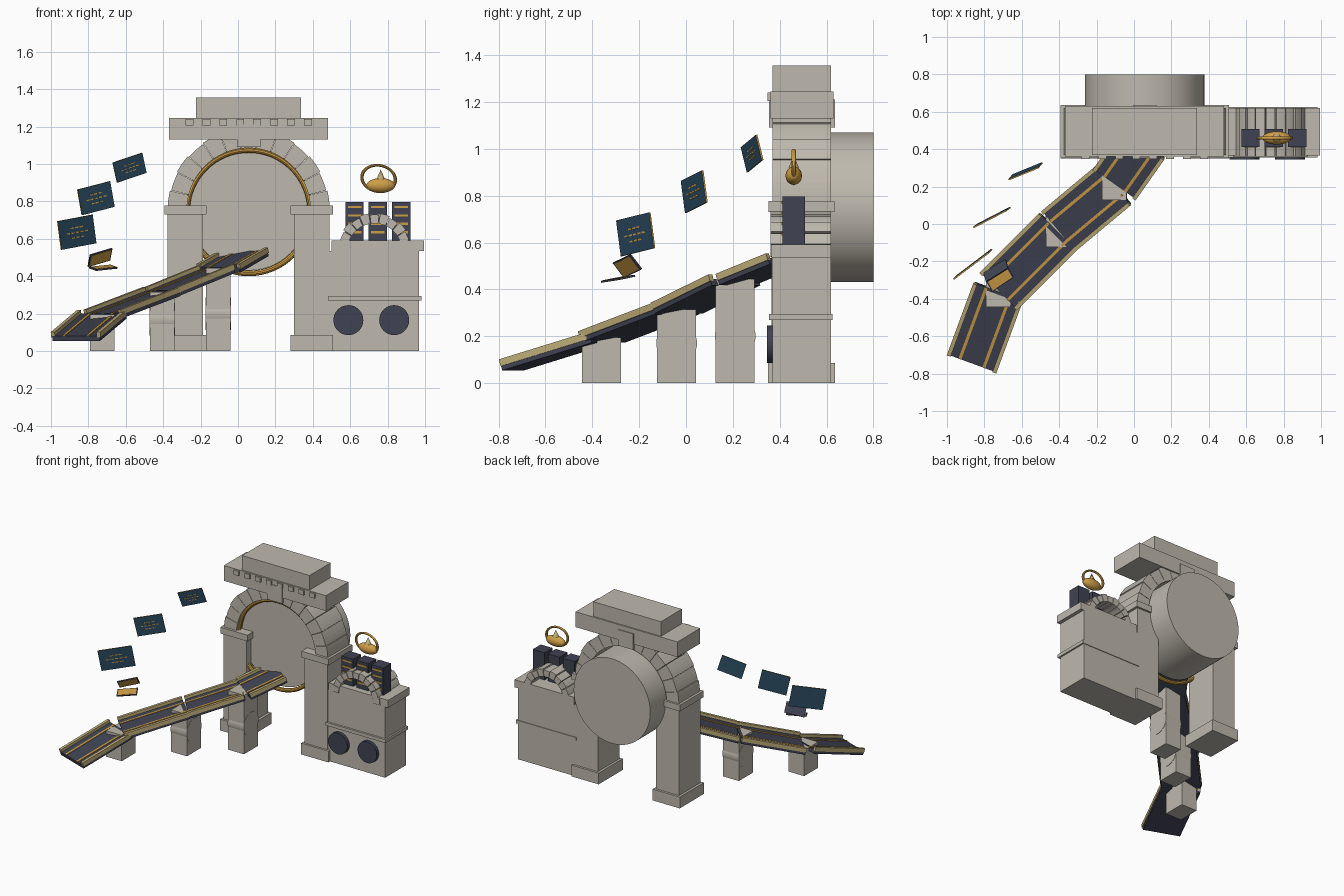
import bpy, bmesh, math
from mathutils import Vector, Matrix

if "Cube" in bpy.data.objects:
    bpy.data.objects.remove(bpy.data.objects["Cube"])


def material(name, rgb):
    m = bpy.data.materials.new(name)
    m.diffuse_color = (*rgb, 1)
    m.use_nodes = True
    m.node_tree.nodes["Principled BSDF"].inputs["Base Color"].default_value = m.diffuse_color
    return m


STONE = material("warm_stone", (0.52, 0.485, 0.42))
DARK = material("dark_slate", (0.05, 0.055, 0.085))
GOLD = material("gold", (0.62, 0.34, 0.06))
KHAKI = material("pale_brass", (0.52, 0.42, 0.19))
BLUE = material("deep_blue", (0.022, 0.065, 0.11))


def finish(name, bm, *mats):
    bmesh.ops.recalc_face_normals(bm, faces=bm.faces[:])
    me = bpy.data.meshes.new(name)
    bm.to_mesh(me)
    bm.free()
    for m in mats:
        me.materials.append(m)
    ob = bpy.data.objects.new(name, me)
    bpy.context.collection.objects.link(ob)
    return ob


def frame_box(name, c, u, v, w, *mats, rule=None):
    """Box centred on c with full edge vectors u, v, w."""
    bm = bmesh.new()
    bmesh.ops.create_cube(bm, size=1)
    if rule:
        bm.normal_update()
        for f in bm.faces:
            f.material_index = rule(f.normal)
    for p in bm.verts:
        p.co = Vector(c) + p.co.x * Vector(u) + p.co.y * Vector(v) + p.co.z * Vector(w)
    return finish(name, bm, *mats)


def box(name, x0, x1, y0, y1, z0, z1, mat):
    return frame_box(name, ((x0 + x1) / 2, (y0 + y1) / 2, (z0 + z1) / 2),
                     (x1 - x0, 0, 0), (0, y1 - y0, 0), (0, 0, z1 - z0), mat)


def smooth(ob):
    for f in ob.data.polygons:
        f.use_smooth = True
    bpy.ops.object.select_all(action='DESELECT')
    ob.select_set(True)
    bpy.context.view_layer.objects.active = ob
    bpy.ops.object.shade_smooth_by_angle(angle=math.radians(35))


def cylinder(name, c, r, depth, axis, mat, seg=64, r2=None):
    bm = bmesh.new()
    bmesh.ops.create_cone(bm, cap_ends=True, segments=seg, radius1=r,
                          radius2=r if r2 is None else r2, depth=depth)
    rot = Vector((0, 0, 1)).rotation_difference(Vector(axis)).to_matrix().to_4x4()
    bm.transform(Matrix.Translation(c) @ rot)
    ob = finish(name, bm, mat)
    smooth(ob)
    return ob


def ring(name, c, rx, rz, minor, tilt, mat):
    """Upright ring in the x-z plane, tilted about y."""
    bpy.ops.mesh.primitive_torus_add(major_segments=64, minor_segments=10, location=c,
                                     rotation=(math.pi / 2, tilt, 0),
                                     major_radius=rx, minor_radius=minor)
    ob = bpy.context.object
    ob.name = name
    ob.scale = (1, rz / rx, 1)
    ob.data.materials.append(mat)
    smooth(ob)


def stone_arch(name, cx, cz, r0, r1, y0, y1, n, gap, step):
    """Half ring of wedge stones with alternating outer radius."""
    bm = bmesh.new()
    for i in range(n):
        a0, a1 = (math.pi * (i + g) / n for g in (gap, 1 - gap))
        ro = r1 - step * (i % 2)
        k = 4
        arc = [a0 + (a1 - a0) * j / k for j in range(k + 1)]
        loop = [(ro, a) for a in arc] + [(r0, a) for a in reversed(arc)]
        rows = [[bm.verts.new((cx + r * math.cos(a), y, cz + r * math.sin(a)))
                 for r, a in loop] for y in (y0, y1)]
        m = len(loop)
        for j in range(m):
            q = (j + 1) % m
            bm.faces.new((rows[0][j], rows[0][q], rows[1][q], rows[1][j]))
        for j in range(k):
            for row in rows:
                bm.faces.new((row[j], row[j + 1], row[m - 2 - j], row[m - 1 - j]))
    return finish(name, bm, STONE)


# Main gate: two columns, arch, beam and cap
CX = 0.057
for side, s in (("left", -1), ("right", 1)):
    x = CX + s * 0.338
    box(f"{side}_column", x - 0.095, x + 0.095, 0.365, 0.62, 0, 0.74, STONE)
    box(f"{side}_column_base", x - 0.113, x + 0.113, 0.35, 0.637, 0, 0.085, STONE)
    box(f"{side}_column_capital", x - 0.113, x + 0.113, 0.352, 0.635, 0.73, 0.777, STONE)
stone_arch("gate_arch", CX, 0.755, 0.33, 0.433, 0.37, 0.62, 13, 0.012, 0.006)
box("keystone", CX - 0.063, CX + 0.063, 0.354, 0.637, 1.09, 1.21, STONE)
box("gate_beam", -0.37, 0.48, 0.36, 0.63, 1.13, 1.245, STONE)
for i in range(8):
    x = CX + (i - 3.5) * 0.0905
    box(f"beam_tooth_{i}", x - 0.021, x + 0.021, 0.347, 0.37, 1.205, 1.24, STONE)
box("gate_cap", -0.225, 0.338, 0.37, 0.62, 1.24, 1.355, STONE)

# Portal drum and its gold rim
cylinder("portal_drum", (CX, 0.61, 0.75), 0.319, 0.38, (0, 1, 0), STONE, 96)
ring("portal_rim", (CX, 0.40, 0.745), 0.33, 0.33, 0.015, 0, GOLD)

# Side block with slab, moulding and round windows
box("side_block", 0.48, 0.968, 0.37, 0.62, 0, 0.535, STONE)
box("side_slab", 0.50, 0.995, 0.366, 0.62, 0.535, 0.592, STONE)
box("side_moulding", 0.48, 0.98, 0.355, 0.625, 0.27, 0.295, STONE)
for i, x in enumerate((0.59, 0.835)):
    cylinder(f"round_window_{i}", (x, 0.365, 0.165), 0.08, 0.04, (0, 1, 0), DARK, 40)
stone_arch("small_arch", 0.73, 0.537, 0.145, 0.2, 0.36, 0.62, 11, 0.04, 0.008)

# Upright cabinets with gold stripes
for i in range(3):
    x = 0.623 + i * 0.125
    box(f"cabinet_{i}", x - 0.049, x + 0.049, 0.412, 0.507, 0.585, 0.797, DARK)
    for j in range(4):
        z = 0.77 - j * 0.045
        box(f"cabinet_stripe_{i}_{j}", x - 0.036, x + 0.036, 0.408, 0.414,
            z - 0.006, z + 0.006, GOLD)

# Floating gold vessel with ring and pointed lid
bm = bmesh.new()
bmesh.ops.create_uvsphere(bm, u_segments=32, v_segments=16, radius=1)
bm.transform(Matrix.Translation((0.763, 0.46, 0.885)) @ Matrix.Diagonal((0.077, 0.035, 0.039, 1)))
smooth(finish("vessel_body", bm, GOLD))
ring("vessel_ring", (0.752, 0.46, 0.922), 0.09, 0.07, 0.009, 0.2, GOLD)
cylinder("vessel_lid", (0.763, 0.46, 0.945), 0.022, 0.05, (0, 0, 1), KHAKI, 24, 0)

# Ramp: sloped deck sections with kerbs and lane lines
path = [Vector(p) for p in ((-0.868, -0.748, 0.08), (-0.725, -0.36, 0.2),
                            (-0.405, -0.04, 0.322), (-0.105, 0.21, 0.445),
                            (0.05, 0.43, 0.535))]
for i, (a, b) in enumerate(zip(path, path[1:])):
    d = (b - a).normalized()
    side = d.cross(Vector((0, 0, 1))).normalized()
    up = side.cross(d)
    run = d * ((b - a).length - 0.006)
    mid = (a + b) / 2
    frame_box(f"ramp_deck_{i}", mid - up * 0.014, run, side * 0.27, up * 0.028, DARK)
    for s in (-1, 1):
        frame_box(f"ramp_kerb_{i}_{s}", mid + side * s * 0.13 + up * 0.006,
                  run, side * 0.022, up * 0.03, KHAKI)
        frame_box(f"ramp_line_{i}_{s}", mid + side * s * 0.068 + up * 0.001,
                  run, side * 0.016, up * 0.006, GOLD)

# Ramp piers, the taller two with a round boss
for i, (p, h) in enumerate(zip(path[1:4], (0.195, 0.315, 0.445))):
    box(f"pier_{i}", p.x - 0.066, p.x + 0.066, p.y - 0.083, p.y + 0.083, 0, h, STONE)
    if i:
        cylinder(f"pier_boss_{i}", (p.x, p.y, 0.14 + 0.03 * i), 0.087, 0.136,
                 (1, 0, 0), STONE, 40)

# Floating display panels with gold edges and rows of dashes
panels = (((-0.862, -0.215, 0.635), (0.186, 0.141, 0.035), (-0.02, -0.02, 0.153)),
          ((-0.76, 0.035, 0.817), (0.174, 0.09, 0.045), (-0.024, -0.018, 0.137)),
          ((-0.58, 0.282, 0.98), (0.157, 0.064, 0.053), (-0.023, -0.026, 0.107)))
for i, (c, u, v) in enumerate(panels):
    c, u, v = Vector(c), Vector(u), Vector(v)
    n = u.cross(v).normalized()
    frame_box(f"panel_{i}", c, u, v, n * 0.008, BLUE, GOLD,
              rule=lambda nn: 0 if abs(nn.z) > 0.5 else 1)
    for row, count in ((0.17, 3), (0, 5), (-0.17, 3)):
        for k in range(count):
            o = (k - (count - 1) / 2) * 0.13
            frame_box(f"panel_dash_{i}", c + u * o + v * row + n * 0.004,
                      u * 0.095, v * 0.045, n * 0.003, GOLD)

# Open portable computer floating by the ramp
for name, c, u, v in (
        ("computer_screen", (-0.738, -0.25, 0.5), (0.117, 0.073, 0.035), (0.012, -0.048, 0.063)),
        ("computer_base", (-0.72, -0.29, 0.445), (0.115, 0.078, 0.012), (-0.038, 0.068, 0.014))):
    c, u, v = Vector(c), Vector(u), Vector(v)
    n = u.cross(v).normalized()
    frame_box(name, c, u, v, n * 0.008, DARK)
    frame_box(name + "_face", c + n * 0.004, u * 0.9, v * 0.86, n * 0.003, GOLD)
